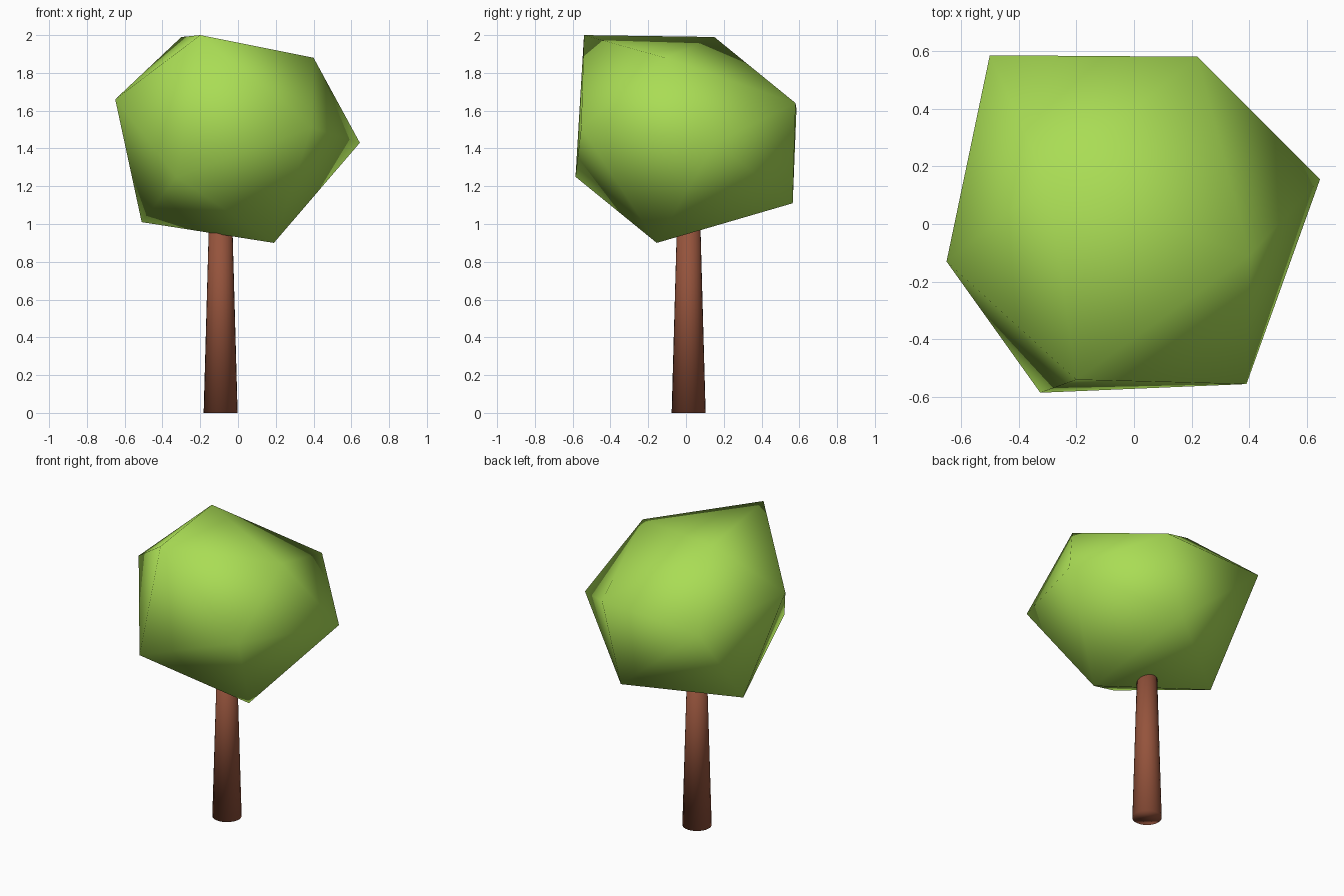
import bpy, bmesh
from mathutils import Matrix

cube = bpy.data.objects.get("Cube")
if cube:
    bpy.data.objects.remove(cube, do_unlink=True)


def make_material(name, rgb):
    mat = bpy.data.materials.new(name)
    mat.use_nodes = True
    color = (*rgb, 1.0)
    mat.diffuse_color = color
    bsdf = next(n for n in mat.node_tree.nodes if n.type == "BSDF_PRINCIPLED")
    bsdf.inputs["Base Color"].default_value = color
    bsdf.inputs["Roughness"].default_value = 0.9
    return mat


def finish(bm, name, mat):
    """Turn a bmesh into a fully smooth-shaded object."""
    bmesh.ops.recalc_face_normals(bm, faces=bm.faces)
    for face in bm.faces:
        face.smooth = True
    mesh = bpy.data.meshes.new(name)
    bm.to_mesh(mesh)
    bm.free()
    mesh.materials.append(mat)
    obj = bpy.data.objects.new(name, mesh)
    bpy.context.collection.objects.link(obj)
    return obj


leaf_green = make_material("leaf green", (0.40, 0.72, 0.09))
bark_brown = make_material("bark brown", (0.30, 0.087, 0.045))

# Canopy: an irregular twenty-sided lump, from crown to underside
corners = [
    (-0.20, -0.54, 2.00), (-0.30, 0.15, 1.99), (0.40, -0.11, 1.88),
    (-0.65, -0.13, 1.66), (0.22, 0.58, 1.64), (-0.50, 0.585, 1.61),
    (0.39, -0.555, 1.51), (0.645, 0.155, 1.43), (-0.325, -0.585, 1.25),
    (0.09, 0.565, 1.11), (-0.51, 0.12, 1.01), (0.19, -0.155, 0.90),
]
bm = bmesh.new()
for corner in corners:
    bm.verts.new(corner)
bmesh.ops.convex_hull(bm, input=bm.verts)
finish(bm, "canopy", leaf_green)

# Trunk: a tapered round post whose top is buried in the canopy
height = 1.15
bm = bmesh.new()
bmesh.ops.create_cone(
    bm, cap_ends=True, segments=24, radius1=0.09, radius2=0.058, depth=height,
    matrix=Matrix.Translation((-0.092, 0.014, height / 2)))
finish(bm, "trunk", bark_brown)
